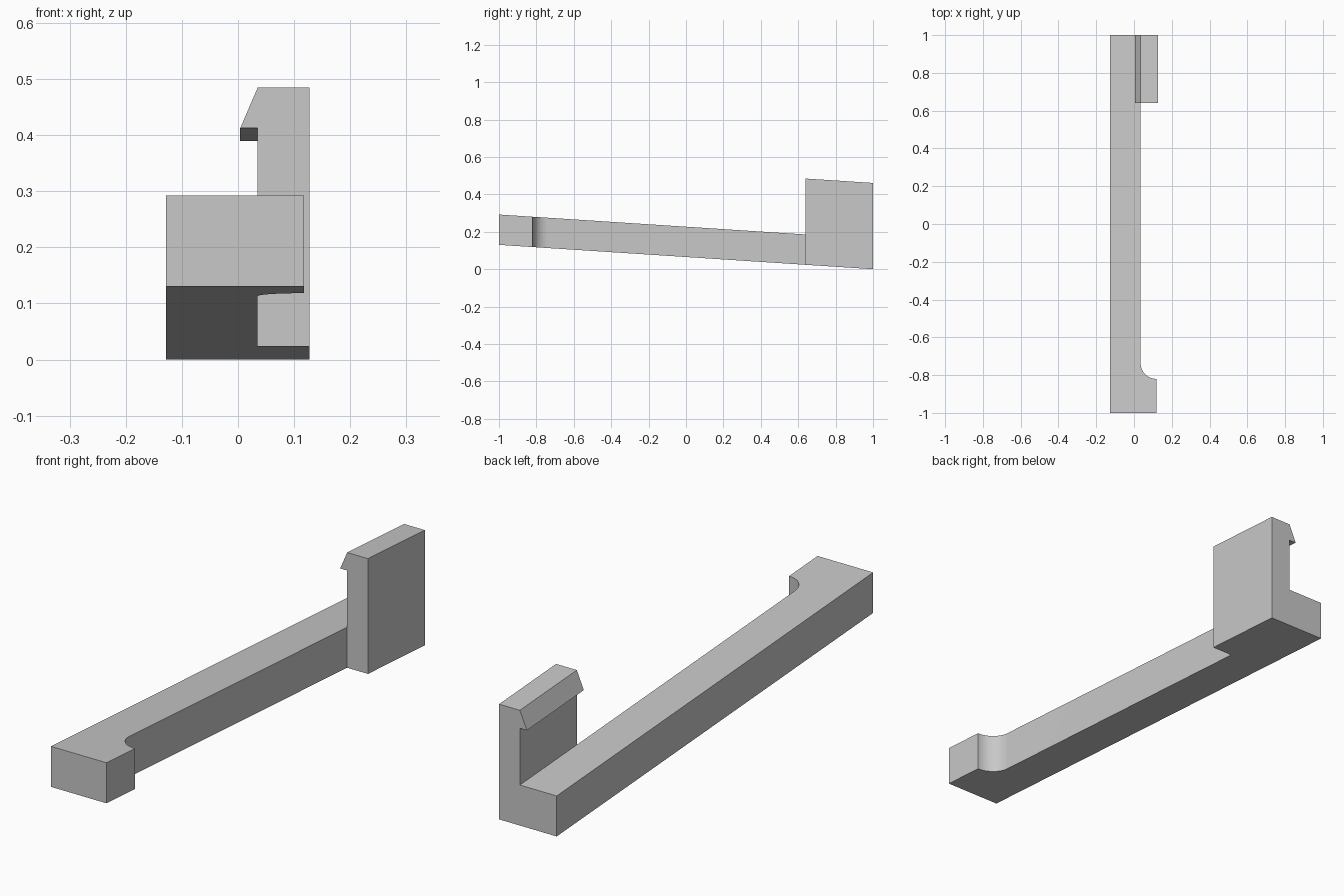
import bpy
import bmesh
from math import cos, sin, pi, radians
from mathutils import Vector

cube = bpy.data.objects.get("Cube")
if cube:
    bpy.data.objects.remove(cube, do_unlink=True)

SLOPE = 0.065        # fall of the whole piece towards the back
INNER = 0.035        # shared edge of the arm and the clip

grey = bpy.data.materials.new("plain_grey")
grey.use_nodes = True
grey.diffuse_color = (0.58, 0.58, 0.58, 1)
grey.node_tree.nodes["Principled BSDF"].inputs["Base Color"].default_value = grey.diffuse_color


def extruded_part(name, outline, direction):
    """Extrude a closed outline, then tilt it along the slope."""
    bm = bmesh.new()
    face = bm.faces.new([bm.verts.new(p) for p in outline])
    grown = bmesh.ops.extrude_face_region(bm, geom=[face])["geom"]
    top = [g for g in grown if isinstance(g, bmesh.types.BMVert)]
    bmesh.ops.translate(bm, vec=Vector(direction), verts=top)
    for v in bm.verts:
        v.co.z += SLOPE * (1 - v.co.y)
    bmesh.ops.recalc_face_normals(bm, faces=bm.faces)
    mesh = bpy.data.meshes.new(name)
    bm.to_mesh(mesh)
    bm.free()
    mesh.materials.append(grey)
    obj = bpy.data.objects.new(name, mesh)
    bpy.context.collection.objects.link(obj)
    return obj


# Long arm with a wider front block and a rounded inside corner
radius = 0.083
steps = 16
fillet = [(0.118 - radius * sin(a), -0.737 - radius * cos(a), 0)
          for a in (pi / 2 * i / steps for i in range(steps + 1))]
arm_outline = [(-0.128, -1, 0), (0.118, -1, 0), *fillet,
               (INNER, 1, 0), (-0.128, 1, 0)]
arm = extruded_part("arm", arm_outline, (0, 0, 0.162))

# Upright clip with a hooked lip over the arm
clip_profile = [(INNER, 0), (0.127, 0), (0.127, 0.461), (INNER, 0.461),
                (0.004, 0.389), (INNER, 0.389)]
clip = extruded_part("hooked_clip", [(x, 0.64, z) for x, z in clip_profile],
                     (0, 0.36, 0))

# Smooth only the rounded corner
bpy.ops.object.select_all(action="DESELECT")
arm.select_set(True)
bpy.context.view_layer.objects.active = arm
bpy.ops.object.shade_smooth_by_angle(angle=radians(30))
